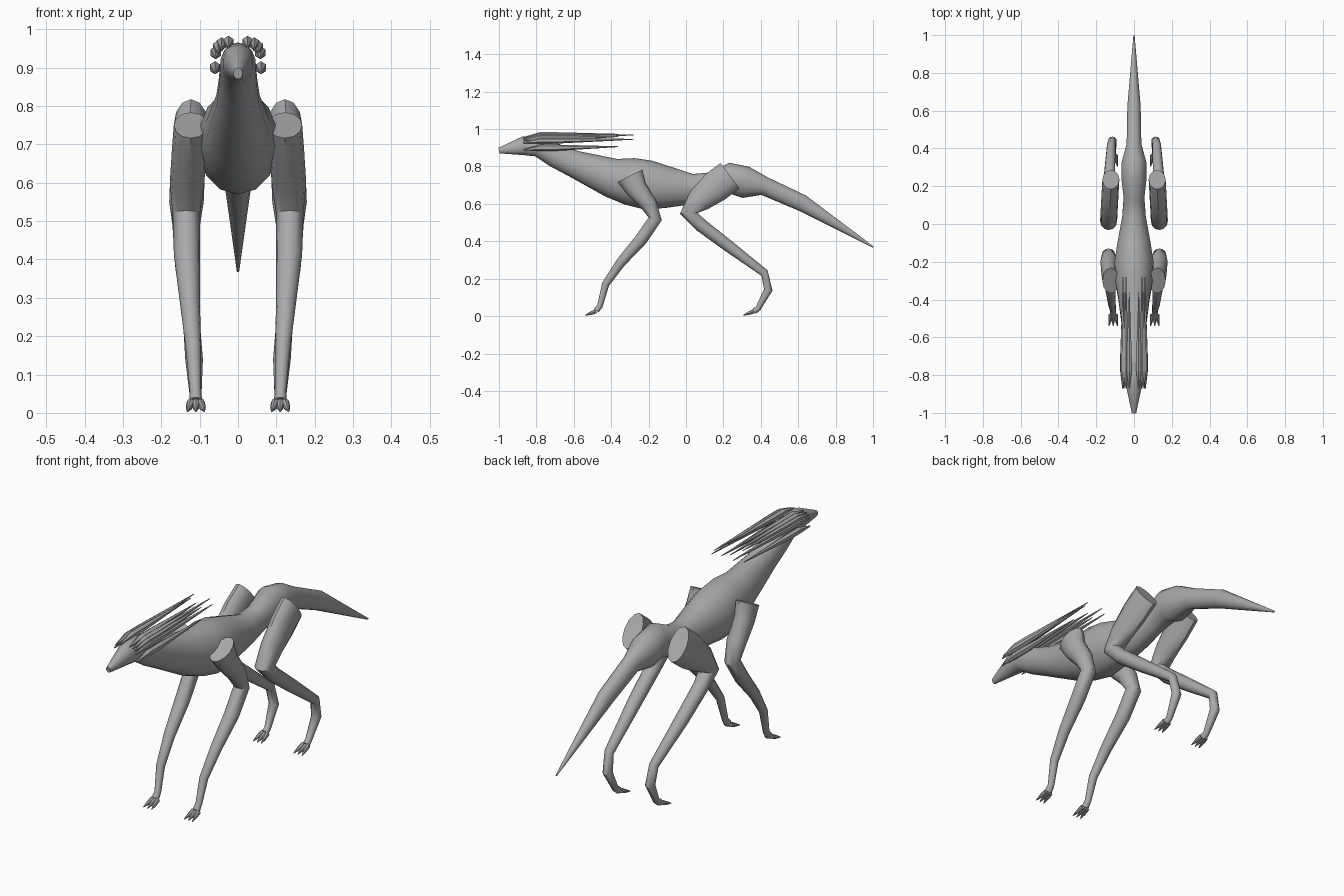
import bpy, bmesh, math
from mathutils import Vector

cube = bpy.data.objects.get("Cube")
if cube:
    bpy.data.objects.remove(cube, do_unlink=True)

grey = bpy.data.materials.new("grey hide")
grey.use_nodes = True
hide_color = (.4, .4, .4, 1)
grey.diffuse_color = hide_color
grey.node_tree.nodes["Principled BSDF"].inputs["Base Color"].default_value = hide_color


def tube(name, path, x_at, half_width, sides=12, mirror=True, smooth=True):
    """Skin oval rings set square to a side-on path of (y, z, radius) points."""
    bm = bmesh.new()
    loops = []
    for index, (y, z, radius) in enumerate(path):
        before = path[max(index - 1, 0)]
        after = path[min(index + 1, len(path) - 1)]
        up = Vector((0, before[1] - after[1], after[0] - before[0])).normalized()
        centre = Vector((x_at(y, z), y, z))
        across = Vector((half_width(radius), 0, 0))
        loop = []
        for step in range(sides):
            angle = math.tau * step / sides
            offset = up * radius * math.cos(angle) + across * math.sin(angle)
            loop.append(bm.verts.new(centre + offset))
        loops.append(loop)
    for near, far in zip(loops, loops[1:]):
        for step in range(sides):
            following = (step + 1) % sides
            bm.faces.new((near[step], near[following], far[following], far[step]))
    bm.faces.new(loops[0])
    bm.faces.new(loops[-1])
    bmesh.ops.recalc_face_normals(bm, faces=bm.faces)

    mesh = bpy.data.meshes.new(name)
    bm.to_mesh(mesh)
    bm.free()
    mesh.materials.append(grey)
    part = bpy.data.objects.new(name, mesh)
    bpy.context.collection.objects.link(part)
    if mirror:
        part.modifiers.new("Mirror", "MIRROR")
    if smooth:
        bpy.ops.object.select_all(action="DESELECT")
        part.select_set(True)
        bpy.context.view_layer.objects.active = part
        bpy.ops.object.shade_smooth_by_angle(angle=math.radians(40))


# Head, neck, deep chest, narrow waist, hips and tail in one skin
spine = [
    (-1, .885, .015), (-.87, .91, .05), (-.79, .91, .058), (-.7, .86, .064),
    (-.6, .815, .072), (-.4, .74, .105), (-.3, .72, .127), (-.2, .7, .132),
    (-.1, .69, .112), (.04, .68, .08), (.14, .7, .07), (.24, .735, .085),
    (.32, .715, .085), (.42, .695, .05), (.62, .605, .045), (1, .37, .004),
]
tube("body", spine, lambda y, z: 0, lambda radius: radius * .8, sides=14, mirror=False)


# Legs bow outwards at mid height and stay flat against the flanks
def leg_x(y, z):
    return .11 + .025 * math.sin(math.pi * z) ** 2


def leg_width(radius):
    return min(radius, .045)


front_leg = [
    (-.3, .75, .075), (-.265, .68, .057), (-.2, .6, .045), (-.165, .52, .036),
    (-.24, .41, .034), (-.35, .285, .026), (-.43, .17, .02), (-.46, .055, .015),
    (-.48, .03, .017),
]
hind_leg = [
    (.235, .75, .085), (.155, .69, .085), (.07, .62, .067), (.015, .55, .047),
    (.075, .49, .036), (.22, .38, .032), (.42, .23, .022), (.44, .14, .023),
    (.385, .04, .015), (.365, .027, .017),
]
tube("front_legs", front_leg, leg_x, leg_width)
tube("hind_legs", hind_leg, leg_x, leg_width)

# Three curved, splayed toes on every foot
for foot, leg in (("front", front_leg), ("hind", hind_leg)):
    heel = leg[-1][0]
    for label, splay in (("inner", -1), ("middle", 0), ("outer", 1)):
        toe = [(heel, .027, .012), (heel - .03, .015, .009), (heel - .06, .004, .002)]
        tube(f"{foot}_{label}_toes", toe,
             lambda y, z: .11 + splay * (.012 + (heel - y) / 6),
             lambda radius: radius, sides=8)

# Long faceted quills swept back from a squared arch around the head
quill_count = 5
for number in range(quill_count):
    angle = math.pi / 2 * (number + .5) / (quill_count - .5)
    side = .06 * math.sqrt(math.sin(angle))
    height = .9 + .067 * math.sqrt(max(math.cos(angle), 0))
    tip = -.28 if number % 2 else -.36
    quill = [
        (-.87, height - .012, .003), (-.78, height, .017),
        (-.7, height, .017), (tip, height + .006, .002),
    ]
    tube(f"mane_quills_{number + 1}", quill, lambda y, z: side,
         lambda radius: radius * .9, sides=6, smooth=False)
